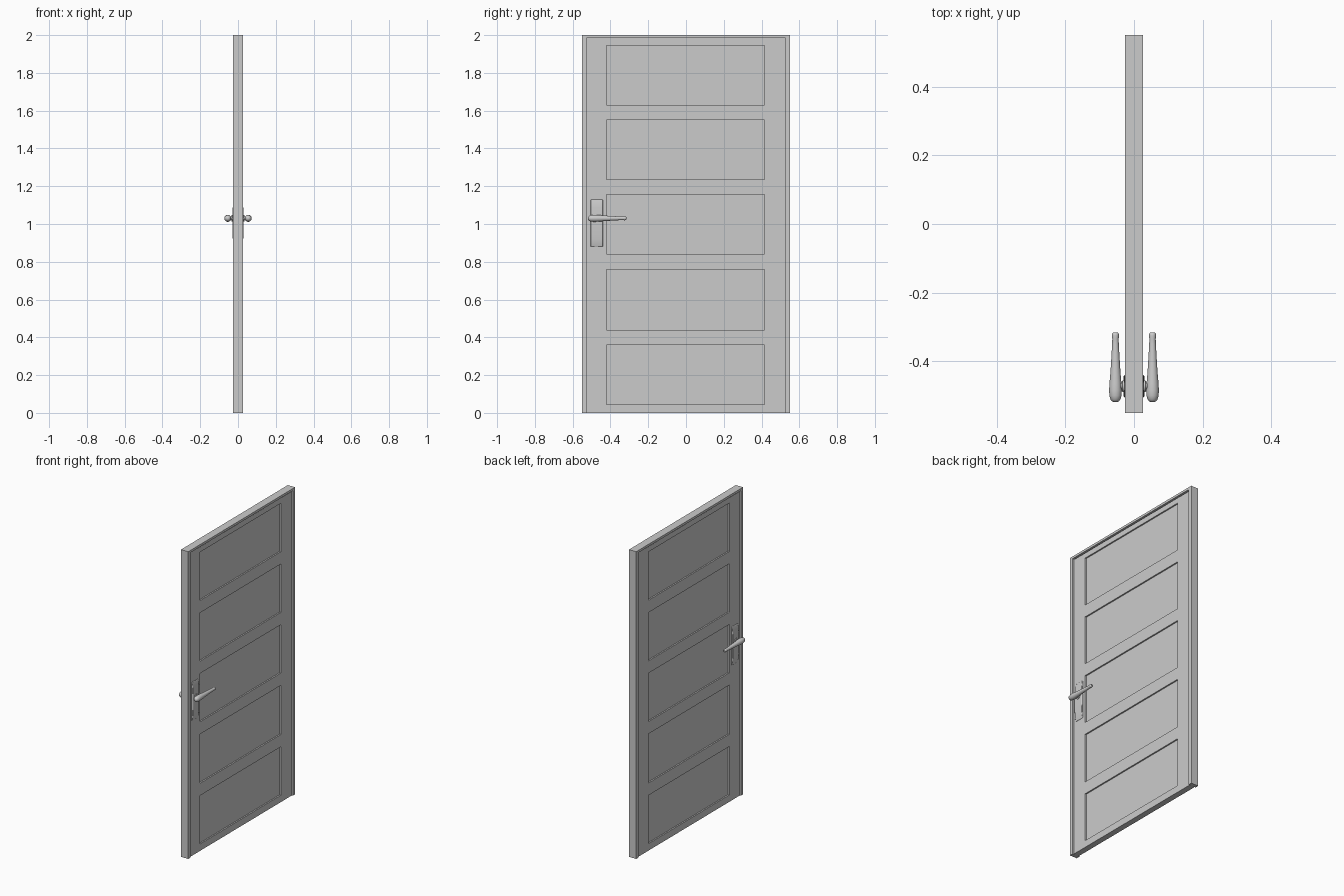
import bpy, bmesh, math
from mathutils import Vector

if "Cube" in bpy.data.objects:
    bpy.data.objects.remove(bpy.data.objects["Cube"])


def finish(name, bm, smooth=False):
    bmesh.ops.recalc_face_normals(bm, faces=bm.faces)
    mesh = bpy.data.meshes.new(name)
    bm.to_mesh(mesh)
    bm.free()
    obj = bpy.data.objects.new(name, mesh)
    bpy.context.collection.objects.link(obj)
    if smooth:
        bpy.ops.object.select_all(action='DESELECT')
        bpy.context.view_layer.objects.active = obj
        obj.select_set(True)
        bpy.ops.object.shade_smooth_by_angle(angle=math.radians(40))
    return obj


def box(name, half_x, y0, y1, z0, z1):
    bm = bmesh.new()
    bmesh.ops.create_cube(bm, size=1)
    for v in bm.verts:
        v.co = ((v.co.x * 2) * half_x,
                y0 + (v.co.y + 0.5) * (y1 - y0),
                z0 + (v.co.z + 0.5) * (z1 - z0))
    return finish(name, bm)


def prism(name, outline, half_x):
    """Extrude a (y, z) outline symmetrically through the door thickness."""
    bm = bmesh.new()
    face = bm.faces.new([bm.verts.new((-half_x, y, z)) for y, z in outline])
    res = bmesh.ops.extrude_face_region(bm, geom=[face])
    for v in res['geom']:
        if isinstance(v, bmesh.types.BMVert):
            v.co.x = half_x
    return finish(name, bm)


def lathe(name, rings, place, sides=24):
    """Round part from (distance, radius) rings; place maps them to space."""
    bm = bmesh.new()
    loops = []
    for d, r in rings:
        loops.append([bm.verts.new(place(d, r * math.cos(a), r * math.sin(a)))
                      for a in (2 * math.pi * i / sides for i in range(sides))])
    for a, b in zip(loops, loops[1:]):
        for i in range(sides):
            j = (i + 1) % sides
            bm.faces.new((a[i], a[j], b[j], b[i]))
    bm.faces.new(loops[0])
    bm.faces.new(loops[-1])
    return finish(name, bm, True)


def arch(y, top):
    return [(-y, 0), (-y, top), (y, top), (y, 0)]


# Outer frame and the deeper stop behind the gap around the leaf
prism("frame", arch(0.55, 2.0) + arch(0.527, 1.985)[::-1], 0.026)
prism("frame_stop", arch(0.528, 1.986) + arch(0.521, 1.976)[::-1], 0.012)

# Door leaf: stiles, rails and recessed panels
LEAF, Y0, Y1 = 0.019, -0.42, 0.415
panels = [(0.045, 0.36), (0.44, 0.76), (0.84, 1.155), (1.235, 1.55), (1.63, 1.945)]
box("stile_handle_side", LEAF, -0.523, Y0, 0, 1.979)
box("stile_hinge_side", LEAF, Y1, 0.522, 0, 1.979)
edges = [0] + [z for p in panels for z in p] + [1.979]
for i in range(0, len(edges), 2):
    box("rail", LEAF, Y0, Y1, edges[i], edges[i + 1])
for z0, z1 in panels:
    box("panel", LEAF - 0.009, Y0, Y1, z0, z1)

# Handle set, repeated on both faces of the door
LEVER = [(-0.519, 0.004), (-0.517, 0.009), (-0.511, 0.0145), (-0.5, 0.0175),
         (-0.485, 0.0185), (-0.465, 0.0175), (-0.43, 0.0145), (-0.39, 0.012),
         (-0.35, 0.0098), (-0.335, 0.0092), (-0.325, 0.0105), (-0.319, 0.0095),
         (-0.316, 0.006)]
SPINDLE = [(0.02, 0.017), (0.034, 0.017), (0.035, 0.01), (0.05, 0.01)]
for s, side in ((1, "right"), (-1, "left")):
    # Bowed back plate with softened edges
    bm = bmesh.new()
    zs = [0.88 + 0.25 * i / 12 for i in range(13)]
    outline = [(0.021 + 0.009 * (1 - ((z - 1.005) / 0.125) ** 2) ** 0.5, z)
               for z in zs]
    outline = [(0.015, 0.88)] + outline + [(0.015, 1.13)]
    face = bm.faces.new([bm.verts.new((s * x, -0.505, z)) for x, z in outline])
    res = bmesh.ops.extrude_face_region(bm, geom=[face])
    for v in res['geom']:
        if isinstance(v, bmesh.types.BMVert):
            v.co.y = -0.44
    plate = finish("back_plate_" + side, bm, True)
    bevel = plate.modifiers.new("soft_edge", 'BEVEL')
    bevel.width = 0.003
    bevel.segments = 2
    bevel.limit_method = 'ANGLE'
    bevel.angle_limit = math.radians(50)

    # Spindle collar and tapered lever
    lathe("spindle_" + side, SPINDLE,
          lambda d, u, v: (s * d, -0.472 + u, 1.03 + v))
    lathe("lever_" + side, LEVER,
          lambda d, u, v: (s * 0.054 + u, d, 1.03 + v))
